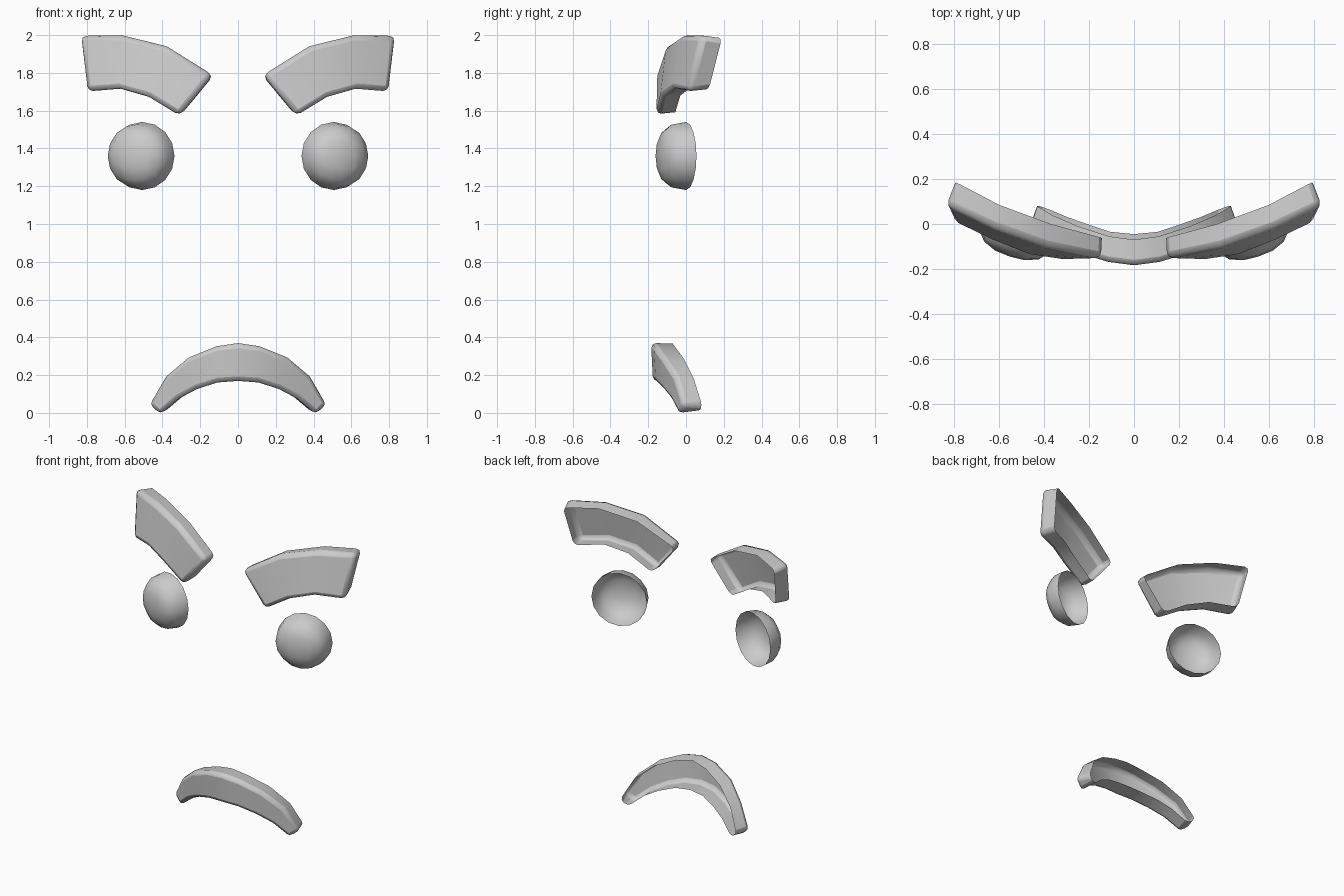
import bpy, bmesh, math
from mathutils import Matrix, Vector

if "Cube" in bpy.data.objects:
    bpy.data.objects.remove(bpy.data.objects["Cube"])

grey = bpy.data.materials.new("plain_grey")
grey.diffuse_color = (0.6, 0.6, 0.6, 1)
grey.use_nodes = True
grey.node_tree.nodes["Principled BSDF"].inputs["Base Color"].default_value = grey.diffuse_color


def finish(bm, name, bevel=0):
    bmesh.ops.recalc_face_normals(bm, faces=bm.faces)
    # open shells: make sure the front faces look towards -y
    if sum(f.normal.y * f.calc_area() for f in bm.faces) > 0:
        bmesh.ops.reverse_faces(bm, faces=bm.faces)
    mesh = bpy.data.meshes.new(name)
    bm.to_mesh(mesh)
    bm.free()
    mesh.materials.append(grey)
    obj = bpy.data.objects.new(name, mesh)
    bpy.context.collection.objects.link(obj)
    bpy.context.view_layer.objects.active = obj
    obj.select_set(True)
    bpy.ops.object.shade_smooth_by_angle(angle=math.radians(50))
    obj.select_set(False)
    if bevel:
        mod = obj.modifiers.new("soft_edges", 'BEVEL')
        mod.width = bevel
        mod.segments = 2
        mod.limit_method = 'ANGLE'
        mod.angle_limit = math.radians(40)
    return obj


def shell(name, stations, bevel, side=1):
    """Curved strip, open at the back; each station is
    back top, front top, front bottom, back bottom."""
    bm = bmesh.new()
    rows = [[bm.verts.new((x * side, y, z)) for x, y, z in s] for s in stations]
    for a, b in zip(rows, rows[1:]):
        for i in range(3):
            bm.faces.new((a[i], a[i + 1], b[i + 1], b[i]))
    bm.faces.new(rows[0])
    bm.faces.new(rows[-1])
    return finish(bm, name, bevel)


def eye(name, side):
    """Flattened dome made from the front half of a cube sphere."""
    bm = bmesh.new()
    bmesh.ops.create_cube(bm, size=2)
    bmesh.ops.subdivide_edges(bm, edges=bm.edges[:], cuts=3, use_grid_fill=True)
    back = [v for v in bm.verts if v.co.y > 0.01]
    bmesh.ops.delete(bm, geom=back, context='VERTS')
    for v in bm.verts:
        # even angular spacing of the grid, then onto the dome
        p = Vector([math.tan(c * math.pi / 4) for c in v.co]).normalized()
        r = min(1, math.hypot(p.x, p.z))
        depth = (1 - r ** 2.6) ** (1 / 2.6) if p.y < -1e-4 else 0
        v.co = (p.x * 0.18, -depth * 0.152, p.z * 0.18)
    turn = Matrix.Rotation(side * math.radians(18), 4, 'Z')
    move = Matrix.Translation((side * 0.507, 0, 1.36))
    bmesh.ops.transform(bm, matrix=move @ turn, verts=bm.verts)
    return finish(bm, name)


# Brow stations from the inner to the outer end
brow = [
    ((.13, -.065, 1.785), (.135, -.157, 1.79), (.31, -.16, 1.57), (.30, -.06, 1.58)),
    ((.37, .0, 1.93), (.38, -.105, 1.945), (.475, -.137, 1.67), (.46, -.03, 1.68)),
    ((.60, .085, 1.99), (.62, -.02, 2.003), (.63, -.075, 1.713), (.60, .03, 1.725)),
    ((.80, .19, 1.985), (.84, .085, 2.0), (.805, .01, 1.70), (.765, .12, 1.71)),
]

# Mouth stations from the middle to one end
mouth_half = [
    ((0, -.07, .367), (0, -.185, .37), (0, -.175, .168), (0, -.045, .175)),
    ((.11, -.055, .345), (.115, -.17, .355), (.11, -.16, .16), (.105, -.035, .165)),
    ((.25, -.01, .285), (.265, -.125, .295), (.22, -.125, .125), (.21, 0, .13)),
    ((.365, .04, .185), (.385, -.06, .195), (.315, -.085, .075), (.295, .03, .085)),
    ((.44, .085, .04), (.475, -.015, .045), (.415, -.04, -.01), (.39, .07, .005)),
]
mirrored = [[(-x, y, z) for x, y, z in s] for s in mouth_half[:0:-1]]

for label, side in (("left", -1), ("right", 1)):
    shell(label + "_brow", brow, 0.03, side)
    eye(label + "_eye", side)
shell("mouth", mirrored + mouth_half, 0.025)
